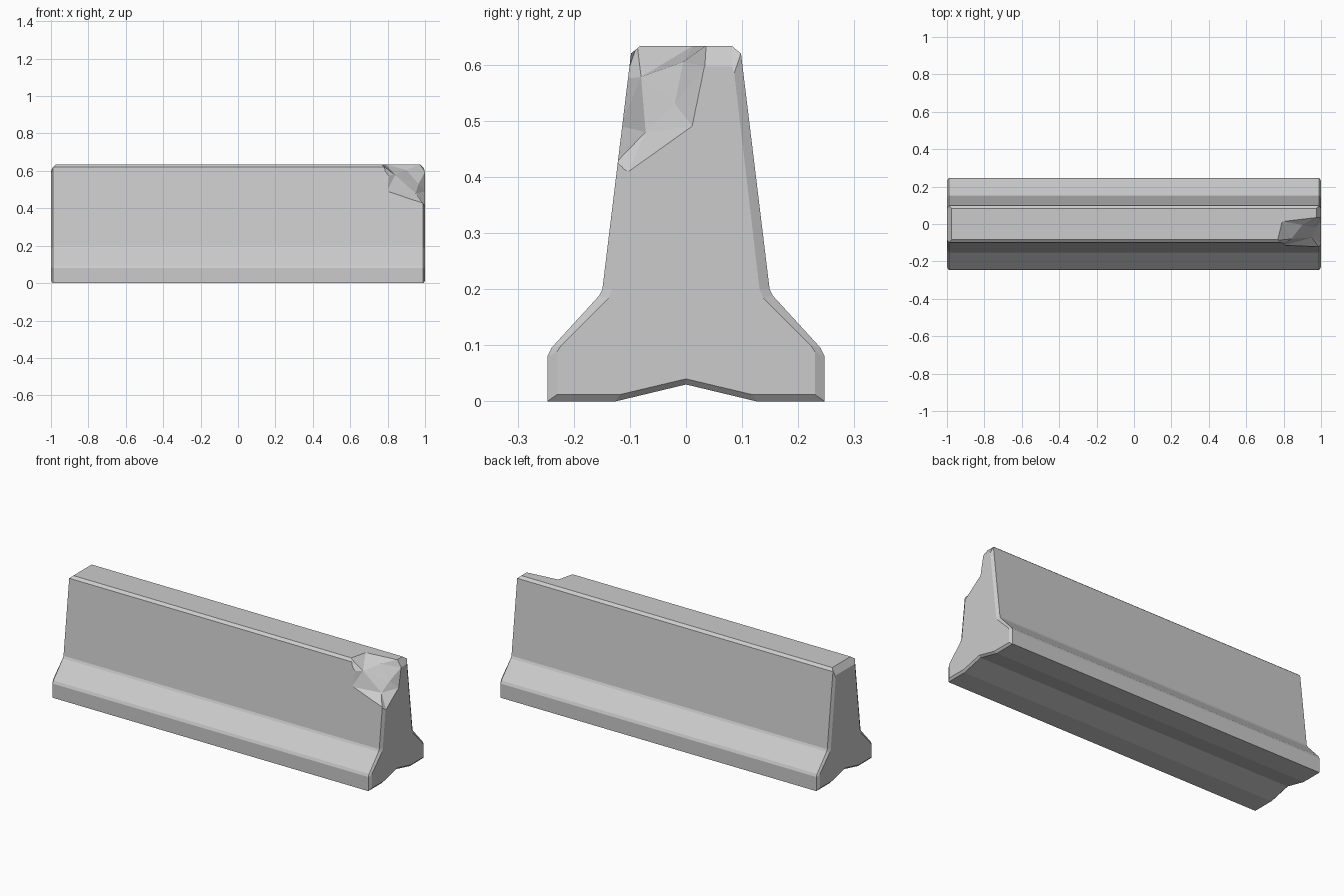
import bpy, bmesh

if "Cube" in bpy.data.objects:
    bpy.data.objects.remove(bpy.data.objects["Cube"])

def make_object(name, verts, faces):
    me = bpy.data.meshes.new(name)
    me.from_pydata(verts, [], faces)
    bm = bmesh.new()
    bm.from_mesh(me)
    bmesh.ops.recalc_face_normals(bm, faces=bm.faces)
    bm.to_mesh(me)
    bm.free()
    ob = bpy.data.objects.new(name, me)
    bpy.context.collection.objects.link(ob)
    return ob

def mirrored(half):
    # half outline starts on the centre line; x, y, z per point
    return half + [(x, -y, z) for x, y, z in reversed(half[1:])]

# Barrier cross-sections: full outline, and the inset outline of the end face
outer = mirrored([(0.99, 0, 0.03), (0.99, 0.125, 0), (0.99, 0.247, 0),
                  (0.99, 0.247, 0.08), (0.99, 0.24, 0.095), (0.99, 0.155, 0.188),
                  (0.99, 0.149, 0.2), (0.99, 0.098, 0.62), (0.975, 0.082, 0.633)])
inner = mirrored([(1, 0, 0.04), (1, 0.118, 0.012), (1, 0.23, 0.012),
                  (1, 0.23, 0.088), (1, 0.222, 0.1), (1, 0.138, 0.184),
                  (1, 0.131, 0.2), (1, 0.086, 0.585), (1, 0.082, 0.597)])

def flip(ring):
    return [(-x, y, z) for x, y, z in ring]

# Barrier body lofted through four rings
n = len(outer)
verts = flip(inner) + flip(outer) + outer + inner
faces = [tuple(range(n)), tuple(range(3 * n, 4 * n))]
for r in range(3):
    for i in range(n):
        j = (i + 1) % n
        faces.append((r * n + i, r * n + j, (r + 1) * n + j, (r + 1) * n + i))
barrier = make_object("concrete_barrier", verts, faces)

# Broken corner: faceted fracture surface closed to an outside apex
rim = [(1.001, -0.103, 0.408), (0.99, -0.125, 0.425), (0.93, -0.121, 0.445),
       (0.795, -0.117, 0.49), (0.80, -0.108, 0.575), (0.765, -0.087, 0.635),
       (0.79, 0.015, 0.635), (0.976, 0.037, 0.635), (1.001, 0.034, 0.597),
       (1.001, 0.012, 0.49)]
inside = [(0.84, -0.08, 0.578), (0.90, -0.005, 0.605),
          (0.965, -0.02, 0.53), (0.95, -0.072, 0.48)]
m = len(rim)
K, L, N, O, APEX = range(m, m + 5)
tris = [(0, 1, O), (1, 2, O), (2, 3, O), (3, K, O), (3, 4, K), (4, 5, K),
        (5, 6, K), (6, L, K), (6, 7, L), (7, 8, L), (8, N, L), (8, 9, N),
        (9, O, N), (9, 0, O), (K, L, N), (K, N, O)]
tris += [(i, (i + 1) % m, APEX) for i in range(m)]
cutter = make_object("chip_cutter", rim + inside + [(1.3, -0.45, 0.95)], tris)
cutter.hide_render = True

mod = barrier.modifiers.new("chip", 'BOOLEAN')
mod.operation = 'DIFFERENCE'
mod.solver = 'EXACT'
mod.object = cutter
bpy.context.view_layer.objects.active = barrier
bpy.ops.object.modifier_apply(modifier="chip")
bpy.data.objects.remove(cutter, do_unlink=True)
